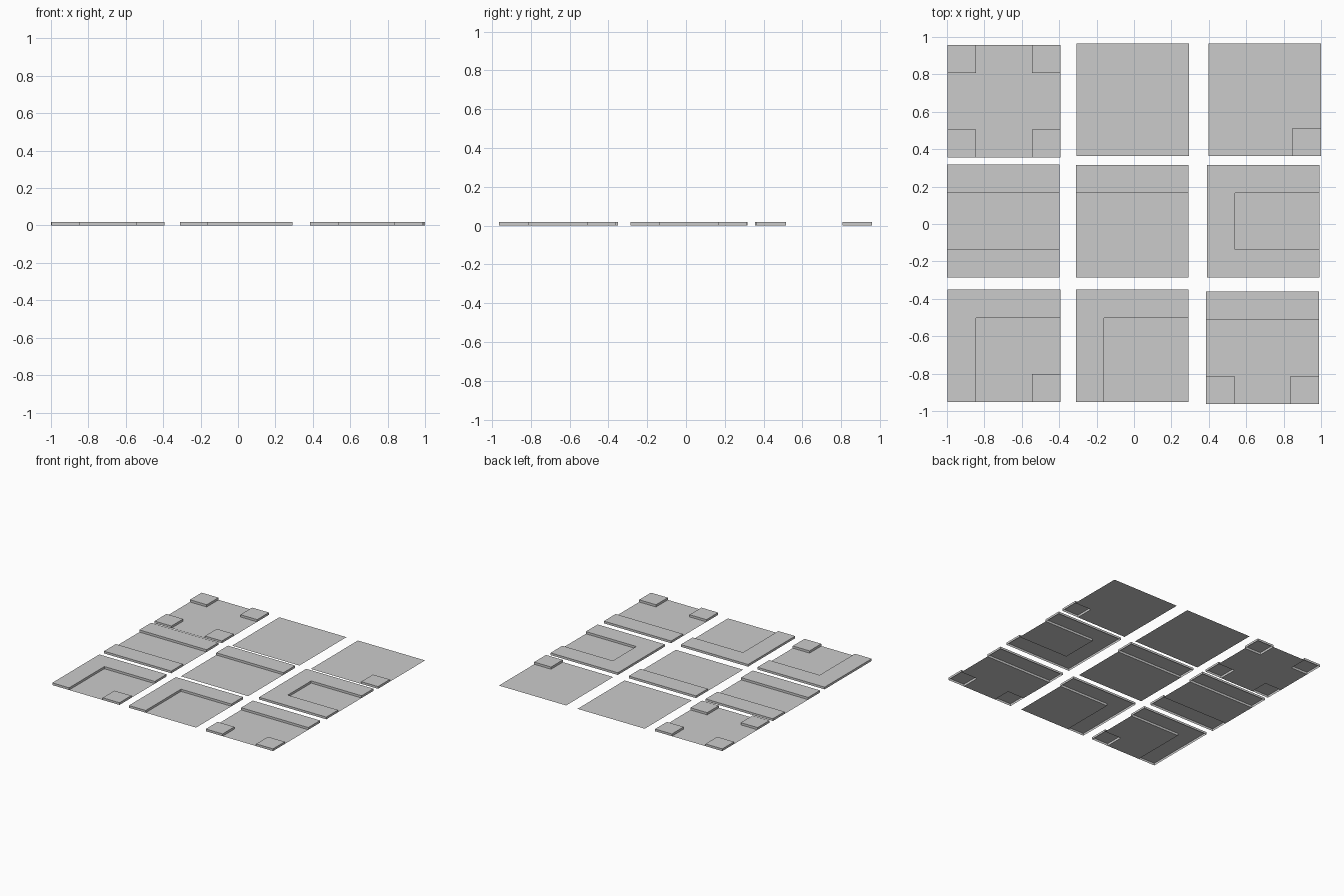
import bpy, bmesh

if "Cube" in bpy.data.objects:
    bpy.data.objects.remove(bpy.data.objects["Cube"])

C = 0.1505        # cell size, a tile is 4 x 4 cells
H = 0.018         # pavement height

def mesh_object(name, bm, location):
    me = bpy.data.meshes.new(name)
    bm.to_mesh(me)
    bm.free()
    ob = bpy.data.objects.new(name, me)
    ob.location = location
    bpy.context.collection.objects.link(ob)

def quad(bm, pts):
    return bm.faces.new([bm.verts.new(p) for p in pts])

def tile(name, x0, y0, rows, dashes):
    """rows: top to bottom, '#' is raised pavement; (x0, y0) is the lower-left corner."""
    up = lambda i, j: 0 <= i < 4 and 0 <= j < 4 and rows[3 - j][i] == '#'
    road, walk = bmesh.new(), bmesh.new()
    for j in range(4):
        for i in range(4):
            a, b, c, d = i * C, j * C, (i + 1) * C, (j + 1) * C
            ring = [(a, b), (c, b), (c, d), (a, d)]
            raised = up(i, j)
            quad(walk if raised else road, [(x, y, H if raised else 0) for x, y in ring])
            if raised:   # kerb walls on exposed sides
                for k, (di, dj) in enumerate([(0, -1), (1, 0), (0, 1), (-1, 0)]):
                    if not up(i + di, j + dj):
                        p, q = ring[k], ring[(k + 1) % 4]
                        quad(walk, [(*p, 0), (*q, 0), (*q, H), (*p, H)])
    for part, bm in (("road", road), ("pavement", walk)):
        bmesh.ops.remove_doubles(bm, verts=bm.verts, dist=1e-5)
        bmesh.ops.dissolve_limit(bm, angle_limit=0.02, verts=bm.verts, edges=bm.edges)
        if bm.faces:
            mesh_object(f"{name}_{part}", bm, (x0, y0, 0))
        else:
            bm.free()
    # painted lane dashes: (direction, line position in cells, cells along it)
    marks = bmesh.new()
    for axis, line, cells in dashes:
        for n in cells:
            u, v, l, w = (n + 0.5) * C, line * C, C / 4, 0.003
            if axis == 'x':
                a, b, c, d = u - l, v - w, u + l, v + w
            else:
                a, b, c, d = v - w, u - l, v + w, u + l
            quad(marks, [(a, b, 0.0004), (c, b, 0.0004), (c, d, 0.0004), (a, d, 0.0004)])
    if marks.faces:
        mesh_object(f"{name}_lane_marks", marks, (x0, y0, 0))
    else:
        marks.free()

ALL = range(4)
# back row
tile("crossroads", -0.996, 0.356, ["#..#", "....", "....", "#..#"],
     [('x', 2, (0, 3)), ('y', 2, (0, 3))])
tile("plain", -0.307, 0.364, ["...."] * 4, [])
tile("wide_crossing", 0.397, 0.364, ["....", "....", "....", "...#"],
     [('x', 3, (3,)), ('y', 1, (0,))])
# middle row
tile("straight", -1.0, -0.285, ["####", "....", "....", "####"], [('x', 2, ALL)])
tile("wide_straight", -0.310, -0.287, ["####", "....", "....", "...."], [('x', 1, ALL)])
tile("dead_end", 0.390, -0.287, ["####", "#...", "#...", "####"], [('x', 2, (1, 2, 3))])
# front row
tile("bend", -0.996, -0.953, ["####", "#...", "#...", "#..#"],
     [('x', 2, (2, 3)), ('y', 2, (0, 1))])
tile("wide_bend", -0.310, -0.953, ["####", "#...", "#...", "#..."],
     [('x', 1, (3,)), ('y', 3, (0,))])
tile("junction", 0.386, -0.963, ["####", "....", "....", "#..#"],
     [('x', 2, ALL), ('y', 2, (0,))])
